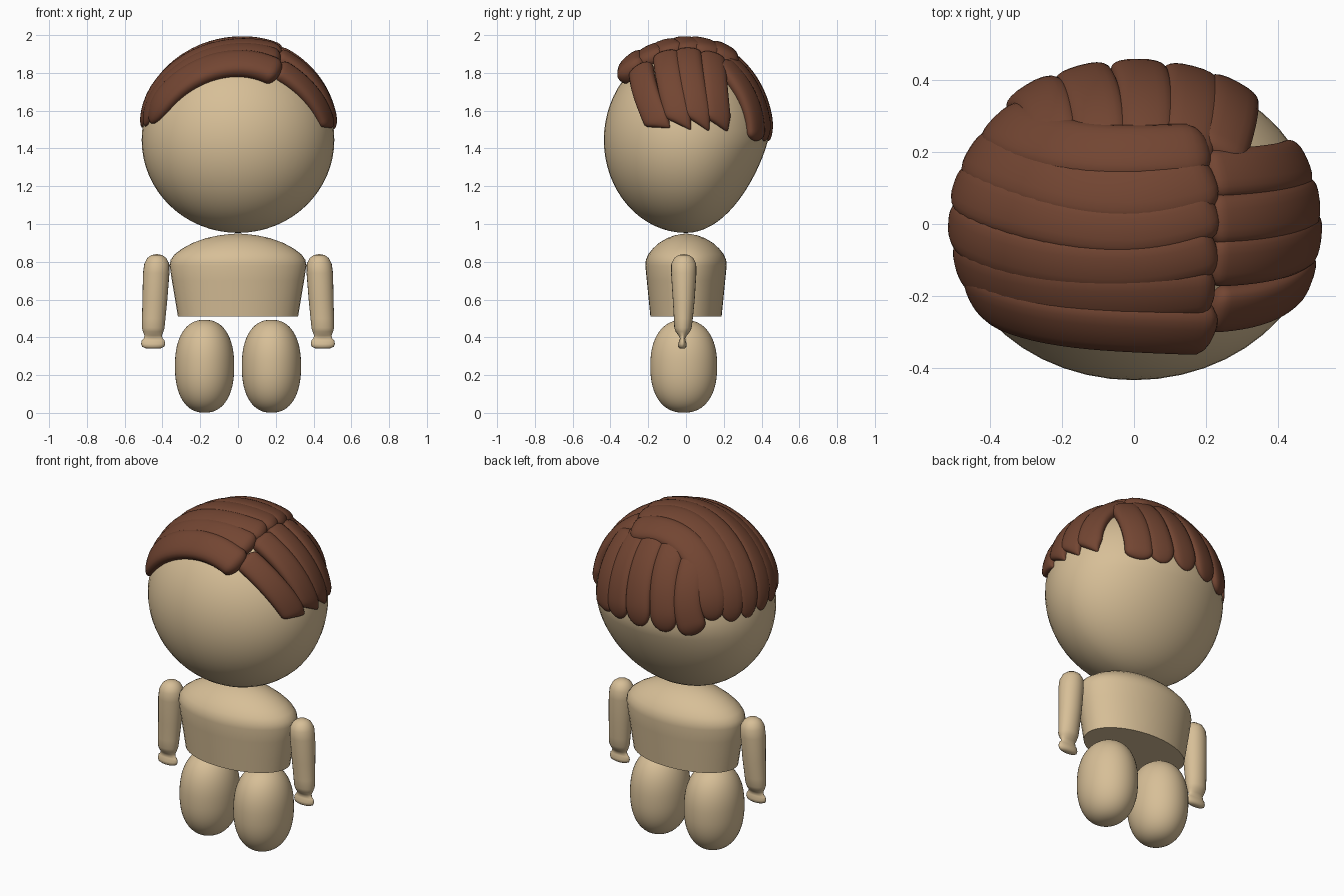
import bpy, bmesh, math
from mathutils import Vector

if "Cube" in bpy.data.objects:
    bpy.data.objects.remove(bpy.data.objects["Cube"])

HEAD = Vector((0, 0, 1.445))
RAD = Vector((0.51, 0.435, 0.492))


def material(name, col):
    m = bpy.data.materials.new(name)
    m.diffuse_color = (*col, 1)
    m.use_nodes = True
    m.node_tree.nodes["Principled BSDF"].inputs["Base Color"].default_value = m.diffuse_color
    return m


skin = material("skin", (0.68, 0.52, 0.31))
brown = material("hair_brown", (0.17, 0.06, 0.032))


def loft(name, rings, mat, angle=60):
    """Skin a closed mesh over a list of equal-length point rings."""
    bm = bmesh.new()
    rows = [[bm.verts.new(p) for p in r] for r in rings]
    n = len(rows[0])
    for a, b in zip(rows, rows[1:]):
        for i in range(n):
            j = (i + 1) % n
            bm.faces.new((a[i], a[j], b[j], b[i]))
    bm.faces.new(rows[0][::-1])
    bm.faces.new(rows[-1])
    bmesh.ops.recalc_face_normals(bm, faces=bm.faces)
    me = bpy.data.meshes.new(name)
    bm.to_mesh(me)
    bm.free()
    me.materials.append(mat)
    ob = bpy.data.objects.new(name, me)
    bpy.context.collection.objects.link(ob)
    bpy.context.view_layer.objects.active = ob
    ob.select_set(True)
    bpy.ops.object.shade_smooth_by_angle(angle=math.radians(angle))
    ob.select_set(False)
    return ob


def ring(cx, cy, z, rx, ry, n=40):
    return [(cx + rx * math.cos(a), cy + ry * math.sin(a), z)
            for a in (2 * math.pi * i / n for i in range(n))]


def egg(name, c, r, mat, power=2.0, n=32, m=48):
    """Superellipsoid of revolution, scaled to three radii."""
    rings = []
    for k in range(n + 1):
        a = math.pi * (k + 0.02) / (n + 0.04) - math.pi / 2
        s = max(math.cos(a), 0.0) ** (2 / power)
        h = math.copysign(abs(math.sin(a)) ** (2 / power), a)
        rings.append(ring(c[0], c[1], c[2] + r[2] * h, r[0] * s, r[1] * s, m))
    return loft(name, rings, mat)


# Head, with the lower back pulled in slightly
head = egg("head", HEAD, RAD, skin)
for v in head.data.vertices:
    d = (HEAD.z - v.co.z) / RAD.z
    if v.co.y > 0 and d > 0:
        v.co.y *= 1 - 0.3 * d * (1 - 0.3 * d)

# Torso: flat base, domed shoulders
torso = [(0.51, .318), (0.6, .333), (0.7, .35), (0.78, .362), (0.81, .357), (0.84, .335),
         (0.87, .295), (0.9, .24), (0.925, .17), (0.94, .1), (0.948, .03), (0.949, .005)]
loft("torso", [ring(0, 0, z, r, min(r * 0.6, 0.1825 + 0.1 * (z - .45)) if z < .79 else r * 0.595)
               for z, r in torso], skin, 40)

# Arms and hands: z, x centre, x radius, y radius
arm = [(.84, .43, .005, .005), (.835, .43, .03, .03), (.82, .43, .05, .05), (.79, .43, .066, .066),
       (.74, .433, .07, .067), (.6, .44, .066, .058), (.5, .446, .062, .05), (.45, .449, .06, .046),
       (.43, .449, .054, .038), (.41, .449, .046, .022), (.395, .449, .05, .014),
       (.385, .449, .06, .016), (.365, .449, .064, .023), (.35, .449, .058, .022),
       (.342, .449, .04, .014), (.34, .449, .01, .004)]
for side, s in (("left", -1), ("right", 1)):
    loft("arm_" + side, [ring(s * x, -.012 - .04 * max(0, .55 - z), z, rx, ry, 24)
                         for z, x, rx, ry in arm], skin, 80)
    # Stubby leg
    egg("leg_" + side, (s * .177, -.012, .247), (.157, .177, .246), skin, 2.3)


def unit(p):
    """Direction on the head in unit-sphere space; z is solved if missing."""
    x, y = p[0] / RAD.x, p[1] / RAD.y
    z = (p[2] - HEAD.z) / RAD.z if len(p) > 2 else math.sqrt(max(0, 1 - x * x - y * y))
    return Vector((x, y, z)).normalized()


def lock(name, a, b, c, w, thick=0.045, lift=0.015, end_lift=-0.01, point=0.0, n=32, m=20):
    """A lock of hair lying on the head through three points."""
    a, b, c = unit(a), unit(b), unit(c)

    def at(t):
        d = a * (2 * (t - .5) * (t - 1)) + b * (4 * t * (1 - t)) + c * (2 * t * (t - .5))
        return d.normalized()

    rings = []
    for k in range(n + 1):
        t = 0.5 - 0.5 * math.cos(math.pi * k / n)
        d = at(t)
        p = HEAD + d * RAD
        nrm = Vector((d.x / RAD.x, d.y / RAD.y, d.z / RAD.z)).normalized()
        tan = ((at(t + .01) - at(t - .01)) * RAD).normalized()
        across = tan.cross(nrm).normalized()
        s = math.sqrt(max(1e-4, 1 - max(0, 1 - t / .07) ** 2))
        u = max(0, (t - .84) / .16)
        e = (1 - .93 * u) if point else math.sqrt(max(1e-3, 1 - u ** 2.5))
        mid = p + nrm * (lift + (end_lift - lift) * t * t) + across * (point * u * w)
        hw, ht = w * s * e, thick * s * (1 - .3 * t) * (math.sqrt(max(.01, 1 - u * u)))
        row = []
        for i in range(m):
            g = 2 * math.pi * i / m
            cs, sn = math.cos(g), math.sin(g)
            row.append(mid + across * (hw * math.copysign(abs(cs) ** .8, cs))
                       + nrm * (ht * math.copysign(abs(sn) ** .8, sn)))
        rings.append(row)
    return loft(name, rings, brown, 70)


# Locks swept left from the parting, front to back
left = [((.21, -.27), (-.09, -.265), (-.475, -.17, 1.54), .085, .055, .026),
        ((.215, -.17), (-.1, -.19), (-.495, -.09, 1.52), .08, .046, .018),
        ((.22, -.06), (-.1, -.11), (-.5, .02, 1.51), .075, .046, .017),
        ((.22, .04), (-.1, -.01), (-.49, .12, 1.5), .075, .046, .018),
        ((.215, .12), (-.12, .09), (-.455, .21, 1.5), .085, .046, .02),
        ((.2, .19), (-.17, .2), (-.39, .30, 1.52), .085, .05, .022)]
for i, (a, b, c, w, t, l) in enumerate(left):
    lock(f"hair_left_{i + 1}", a, b, c, w, t, l, 0.0)

# Locks falling right from the parting, with pointed tips
right = [((.2, -.23), (.39, -.2), (.5, -.13, 1.49)), ((.2, -.1), (.4, -.08), (.52, -.02, 1.49)),
         ((.2, .01), (.4, .03), (.52, .08, 1.49)), ((.19, .13), (.39, .15), (.49, .19, 1.49))]
for i, (a, b, c) in enumerate(right):
    lock(f"hair_right_{i + 1}", a, b, c, .072, .042, .012, -.005, -0.6)

# Locks down the back of the head
back = [(-.23, -.29, .33), (-.1, -.15, .4), (.03, 0, .43), (.15, .145, .41), (.25, .27, .36)]
for i, (x0, x1, y1) in enumerate(back):
    lock(f"hair_back_{i + 1}", (x0 * .9, .17), (x0 * 1.08, .335), (x1, y1, 1.44),
         .078, .042, .012, 0.0)
